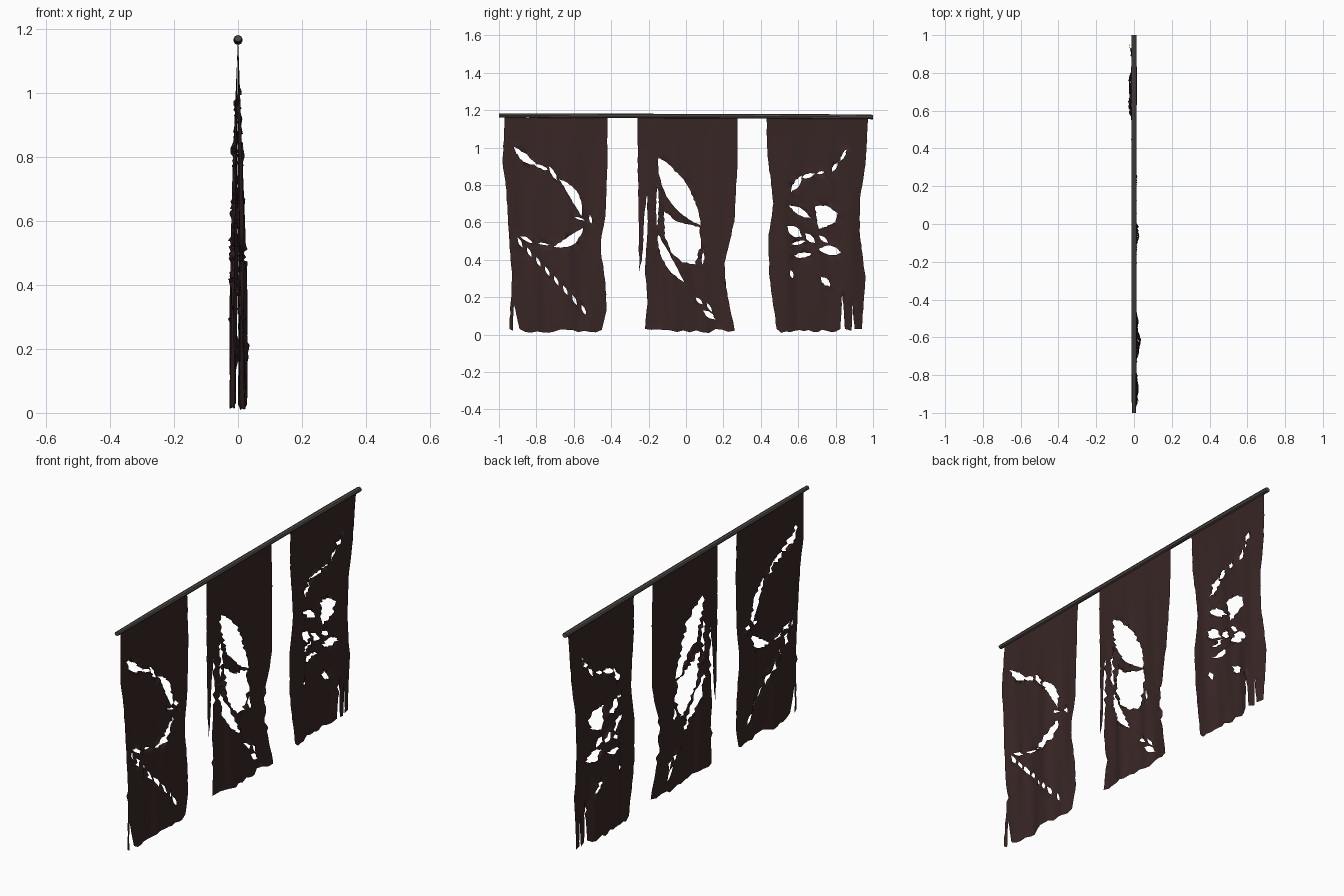
import bpy, bmesh, math, random
from mathutils import Vector
from mathutils.geometry import delaunay_2d_cdt

random.seed(4)


def material(name, rgb):
    m = bpy.data.materials.new(name)
    m.diffuse_color = (*rgb, 1)
    return m


CLOTH = material("dark maroon cloth", (0.040, 0.019, 0.019))
WOOD = material("grey brown pole", (0.085, 0.075, 0.066))


def add_object(name, bm, mat):
    me = bpy.data.meshes.new(name)
    bm.to_mesh(me)
    bm.free()
    me.materials.append(mat)
    ob = bpy.data.objects.new(name, me)
    bpy.context.collection.objects.link(ob)
    return ob


def ragged(points, step, jitter):
    """Subdivide a closed loop and roughen it."""
    out = []
    for a, b in zip(points, points[1:] + points[:1]):
        a, b = Vector(a), Vector(b)
        n = max(1, int((b - a).length / step))
        for i in range(n):
            j = jitter if i else 0
            out.append(a.lerp(b, i / n) + Vector((random.uniform(-j, j), random.uniform(-j, j))))
    return out


def slash(y0, z0, y1, z1, w, bow=0.0):
    """Lens-shaped tear between two points, bent sideways by bow."""
    a, b = Vector((y0, z0)), Vector((y1, z1))
    d = (b - a).normalized()
    n = Vector((-d.y, d.x))
    if d.x > 0 > d.y or d.x <= 0:
        n = Vector((abs(n.x), n.y))
    k = max(3, int((b - a).length / 0.03))
    side = lambda t, s: a.lerp(b, t) + n * (bow + s * w) * math.sin(math.pi * t) ** 0.8
    up = [side(i / k, 1) for i in range(1, k)]
    down = [side(i / k, -1) for i in range(k - 1, 0, -1)]
    return ragged([a] + up + [b] + down, 0.012, 0.004)


def inside(p, poly):
    hit = False
    for a, b in zip(poly, poly[-1:] + poly[:-1]):
        if (a.y > p.y) != (b.y > p.y) and p.x < (b.x - a.x) * (p.y - a.y) / (b.y - a.y) + a.x:
            hit = not hit
    return hit


def banner(name, left, right, slashes, polys, lean, phase):
    # outline: left edge down, ragged hem, right edge up
    (ya, za), (yb, zb) = left[-1], right[-1]
    hem = [(ya + (yb - ya) * i / 14, random.uniform(0.008, 0.03)) for i in range(1, 14)]
    outline = ragged(left + hem + right[::-1], 0.025, 0.002)
    holes = [slash(*s) for s in slashes] + [ragged(p, 0.013, 0.005) for p in polys]
    verts, edges = [], []
    for loop in [outline] + holes:
        s, n = len(verts), len(loop)
        verts += loop
        edges += [(s + i, s + (i + 1) % n) for i in range(n)]
    y0, y1 = min(p.x for p in outline), max(p.x for p in outline)
    for i in range(1, 24):
        for j in range(1, 42):
            p = Vector((y0 + (y1 - y0) * i / 24, 1.16 * j / 42))
            if inside(p, outline):
                verts.append(p)
    pts, _, tris, *_ = delaunay_2d_cdt(verts, edges, [], 0, 1e-5)

    # drape the sheet, keep only triangles inside the outline and outside tears
    bm = bmesh.new()
    vs = []
    for p in pts:
        t = (1.165 - p.y) / 1.165
        fold = (math.sin(p.x * 19 + phase + p.y * 1.5) + 0.6 * math.sin(p.x * 37 + phase * 2 - p.y * 2)
                + 0.3 * math.sin(p.x * 70 + p.y * 5))
        x = lean * t ** 0.8 + 0.008 * min(1, t * 1.6) * fold
        vs.append(bm.verts.new((x, p.x, p.y)))
    for tri in tris:
        c = sum((pts[i] for i in tri), Vector((0, 0))) / len(tri)
        if inside(c, outline) and not any(inside(c, h) for h in holes):
            bm.faces.new([vs[i] for i in tri])
    bmesh.ops.delete(bm, geom=[v for v in bm.verts if not v.link_faces], context='VERTS')
    # frayed edges around the tears curl out of the sheet
    for v in bm.verts:
        if v.is_boundary and 0.15 < v.co.z < 1.02 and y0 + 0.05 < v.co.y < y1 - 0.05:
            v.co.x += random.uniform(-0.011, 0.011)
    bmesh.ops.recalc_face_normals(bm, faces=bm.faces)
    if sum(f.normal.x for f in bm.faces) < 0:
        bmesh.ops.reverse_faces(bm, faces=bm.faces)
    for f in bm.faces:
        f.smooth = True
    return add_object(name, bm, CLOTH)


# banner at -y: long curved tear and a diagonal row of small ones
row = [(-0.90 + 0.34 * i / 7, 0.52 - 0.36 * i / 7, -0.875 + 0.34 * i / 7, 0.465 - 0.36 * i / 7, 0.009)
       for i in range(8)]
banner("left_banner",
       [(-0.97, 1.16), (-0.98, 0.91), (-0.96, 0.77), (-0.945, 0.51), (-0.93, 0.30), (-0.945, 0.03),
        (-0.925, 0.02), (-0.92, 0.16), (-0.89, 0.03)],
       [(-0.42, 1.16), (-0.42, 0.91), (-0.43, 0.64), (-0.455, 0.50), (-0.455, 0.45), (-0.43, 0.27),
        (-0.425, 0.13), (-0.45, 0.025)],
       [(-0.92, 1.005, -0.80, 0.905, 0.02, -0.01), (-0.81, 0.91, -0.74, 0.88, 0.01),
        (-0.735, 0.90, -0.685, 0.82, 0.012), (-0.68, 0.83, -0.56, 0.635, 0.024, 0.025),
        (-0.515, 0.64, -0.505, 0.59, 0.008), (-0.60, 0.63, -0.54, 0.61, 0.006),
        (-0.55, 0.57, -0.71, 0.47, 0.025, 0.022), (-0.80, 0.49, -0.73, 0.48, 0.006),
        (-0.89, 0.53, -0.82, 0.49, 0.009)] + row,
       [], 0.02, 0.5)

# middle banner: two large openings and a hanging strip
banner("middle_banner",
       [(-0.26, 1.16), (-0.255, 0.70), (-0.25, 0.34), (-0.235, 0.40), (-0.222, 0.65), (-0.208, 0.75),
        (-0.205, 0.55), (-0.22, 0.35), (-0.205, 0.17), (-0.22, 0.03)],
       [(0.275, 1.16), (0.275, 0.91), (0.26, 0.61), (0.205, 0.38), (0.215, 0.25), (0.26, 0.02)],
       [(-0.147, 0.947, 0.078, 0.583, 0.062, -0.01), (-0.15, 0.535, -0.01, 0.28, 0.024, -0.02),
        (-0.15, 0.80, -0.155, 0.58, 0.006), (0.05, 0.20, 0.09, 0.16, 0.01),
        (0.09, 0.13, 0.16, 0.08, 0.015), (0.11, 0.17, 0.14, 0.12, 0.008),
        (0.095, 0.45, 0.085, 0.37, 0.007)],
       [[(-0.12, 0.66), (-0.05, 0.605), (0.075, 0.57), (0.08, 0.48), (0.05, 0.375), (-0.02, 0.385),
         (-0.08, 0.44), (-0.115, 0.53)]], 0.012, 2.2)

# banner at +y: cluster of small holes
banner("right_banner",
       [(0.43, 1.16), (0.435, 0.96), (0.46, 0.77), (0.467, 0.70), (0.44, 0.51), (0.447, 0.30), (0.485, 0.03)],
       [(0.975, 1.16), (0.96, 0.91), (0.93, 0.72), (0.93, 0.53), (0.96, 0.30), (0.94, 0.03), (0.90, 0.03),
        (0.89, 0.17), (0.885, 0.02), (0.85, 0.03), (0.835, 0.22), (0.825, 0.03)],
       [(0.56, 0.76, 0.62, 0.85, 0.018), (0.62, 0.84, 0.69, 0.86, 0.013), (0.70, 0.86, 0.74, 0.87, 0.008),
        (0.78, 0.87, 0.81, 0.92, 0.011), (0.82, 0.92, 0.86, 0.99, 0.01), (0.55, 0.69, 0.67, 0.62, 0.018),
        (0.54, 0.58, 0.62, 0.52, 0.026), (0.635, 0.54, 0.69, 0.49, 0.018), (0.71, 0.53, 0.76, 0.49, 0.012),
        (0.71, 0.46, 0.83, 0.44, 0.026), (0.57, 0.42, 0.67, 0.43, 0.016), (0.72, 0.31, 0.77, 0.255, 0.018),
        (0.56, 0.345, 0.57, 0.30, 0.01), (0.56, 0.48, 0.64, 0.50, 0.01)],
       [[(0.69, 0.685), (0.75, 0.69), (0.81, 0.65), (0.80, 0.60), (0.71, 0.565), (0.70, 0.60)]],
       -0.02, 4.0)

# slightly crooked wooden pole, eight-sided
bm = bmesh.new()
rings = []
for y, z, r in [(-1, 1.171, 0.010), (-0.7, 1.170, 0.012), (-0.38, 1.169, 0.012), (0, 1.168, 0.012),
                (0.4, 1.167, 0.012), (0.75, 1.165, 0.013), (1, 1.163, 0.012)]:
    rings.append([bm.verts.new((r * 1.15 * math.cos(math.tau * i / 8), y, z + r * math.sin(math.tau * i / 8)))
                  for i in range(8)])
for a, b in zip(rings, rings[1:]):
    for i in range(8):
        bm.faces.new((a[i], a[(i + 1) % 8], b[(i + 1) % 8], b[i]))
bm.faces.new(rings[0])
bm.faces.new(rings[-1])
bmesh.ops.recalc_face_normals(bm, faces=bm.faces)
add_object("pole", bm, WOOD)
